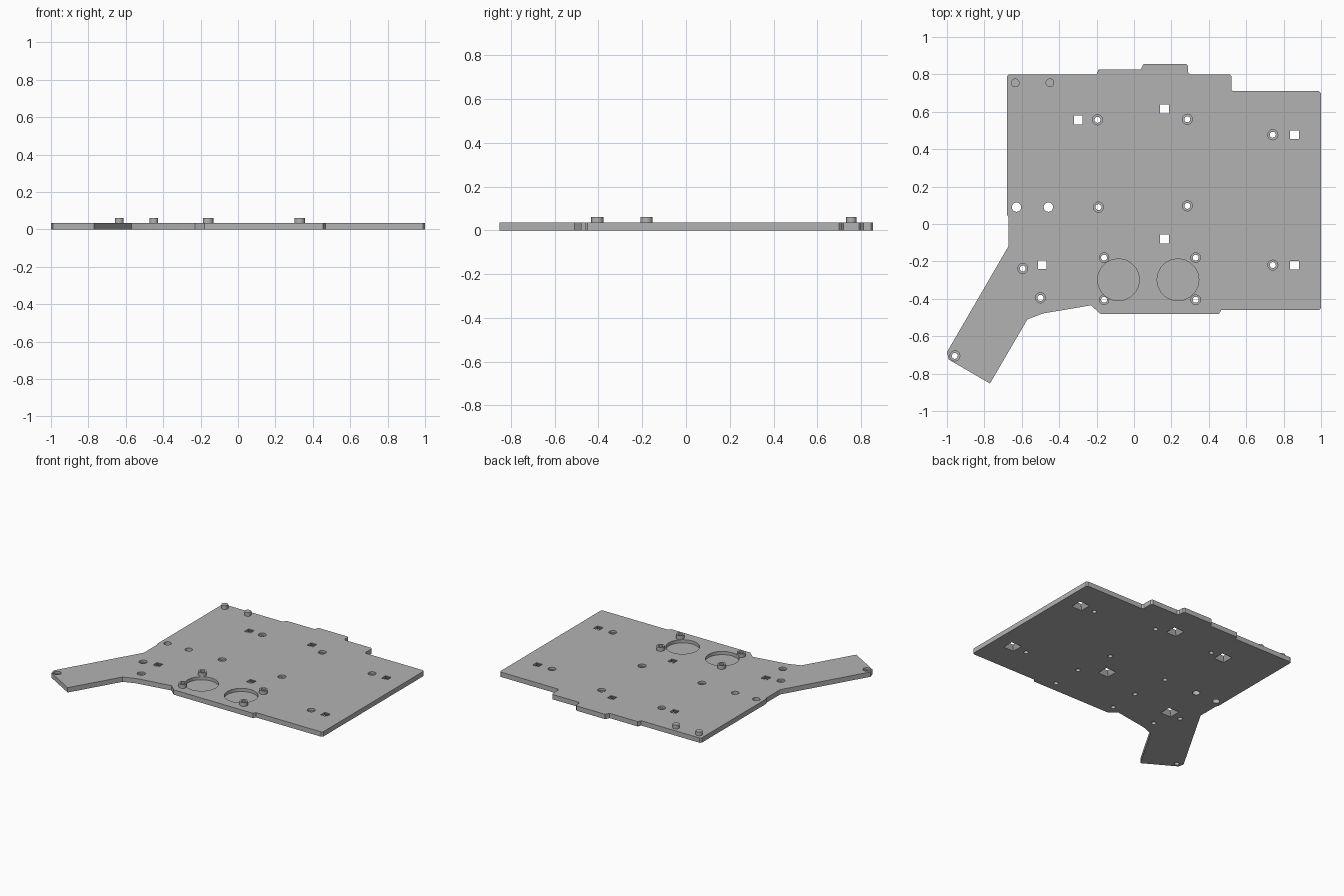
import bpy, bmesh
from math import radians
from mathutils import Matrix

cube = bpy.data.objects.get("Cube")
if cube:
    bpy.data.objects.remove(cube, do_unlink=True)

THICK, POST_TOP = 0.035, 0.062

grey = bpy.data.materials.new("plain grey")
grey.use_nodes = True
colour = (0.45, 0.45, 0.45, 1)
grey.diffuse_color = colour
grey.node_tree.nodes["Principled BSDF"].inputs["Base Color"].default_value = colour


def make_object(name, bm):
    bmesh.ops.recalc_face_normals(bm, faces=bm.faces)
    mesh = bpy.data.meshes.new(name)
    bm.to_mesh(mesh)
    bm.free()
    mesh.materials.append(grey)
    ob = bpy.data.objects.new(name, mesh)
    bpy.context.collection.objects.link(ob)
    return ob


def columns(name, points, r_low, r_high, z0, z1, sides=20):
    """One prism or tapered prism at each point; four sides gives a square."""
    bm = bmesh.new()
    for x, y in points:
        place = Matrix.Translation((x, y, (z0 + z1) / 2))
        if sides == 4:
            place = place @ Matrix.Rotation(radians(45), 4, "Z")
        bmesh.ops.create_cone(bm, cap_ends=True, segments=sides, radius1=r_low,
                              radius2=r_high, depth=z1 - z0, matrix=place)
    return make_object(name, bm)


def combine(target, tool, operation):
    mod = target.modifiers.new(tool.name, "BOOLEAN")
    mod.operation, mod.object, mod.solver = operation, tool, "EXACT"
    bpy.context.view_layer.objects.active = target
    bpy.ops.object.modifier_apply(modifier=mod.name)
    bpy.data.objects.remove(tool, do_unlink=True)


# Plate outline with an angled arm at the front
outline = [(-.67, .8), (-.2, .8), (-.19, .825), (.035, .825), (.05, .855),
           (.28, .855), (.29, .845), (.29, .81), (.3, .8), (.51, .8),
           (.52, .79), (.52, .72), (.53, .71), (.99, .71), (1, .7),
           (1, -.45), (.99, -.46), (.467, -.46), (.455, -.48), (-.18, -.48),
           (-.23, -.435), (-.485, -.478), (-.57, -.51), (-.77, -.853),
           (-.99, -.725), (-1, -.685), (-.672, -.12), (-.672, .04),
           (-.68, .05), (-.68, .79)]
bm = bmesh.new()
face = bm.faces.new([bm.verts.new((x, y, 0)) for x, y in outline])
top = bmesh.ops.extrude_face_region(bm, geom=[face])["geom"]
bmesh.ops.translate(bm, vec=(0, 0, THICK),
                    verts=[v for v in top if isinstance(v, bmesh.types.BMVert)])
plate = make_object("base_plate", bm)

# Raised posts: four hollow, two solid
hollow = [(x, y) for x in (-.16, .33) for y in (-.18, -.405)]
pegs = [(-.635, .755), (-.45, .755)]
combine(plate, columns("hollow_posts", hollow, .028, .028, .02, POST_TOP), "UNION")
combine(plate, columns("solid_pegs", pegs, .023, .023, .02, POST_TOP), "UNION")

# Screw holes with a shallow counterbore on top
screws = [(-.195, .557), (.285, .56), (.742, .477), (-.19, .09), (.285, .097),
          (.742, -.22), (-.595, -.238), (-.5, -.395), (-.958, -.705)]
combine(plate, columns("counterbores", screws, .027, .027, .02, .1), "DIFFERENCE")
combine(plate, columns("screw_holes", screws + hollow, .016, .016, -.05, .1), "DIFFERENCE")

# Plain holes, round pockets and flared square windows
combine(plate, columns("plain_holes", [(-.628, .09), (-.458, .09)],
                       .025, .025, -.05, .1), "DIFFERENCE")
combine(plate, columns("round_pockets", [(-.083, -.298), (.235, -.298)],
                       .112, .112, .012, .1), "DIFFERENCE")
squares = [(-.298, .556), (.163, .615), (.858, .477), (.163, -.08),
           (-.49, -.218), (.858, -.22)]
combine(plate, columns("square_windows", squares, .033, .033, -.05, .1, 4), "DIFFERENCE")
combine(plate, columns("window_flares", squares, .06, .033, -.001, THICK - .003, 4), "DIFFERENCE")

# Keep crisp edges with smooth round walls
bpy.ops.object.select_all(action="DESELECT")
plate.select_set(True)
bpy.context.view_layer.objects.active = plate
bpy.ops.object.shade_smooth_by_angle(angle=radians(25))
